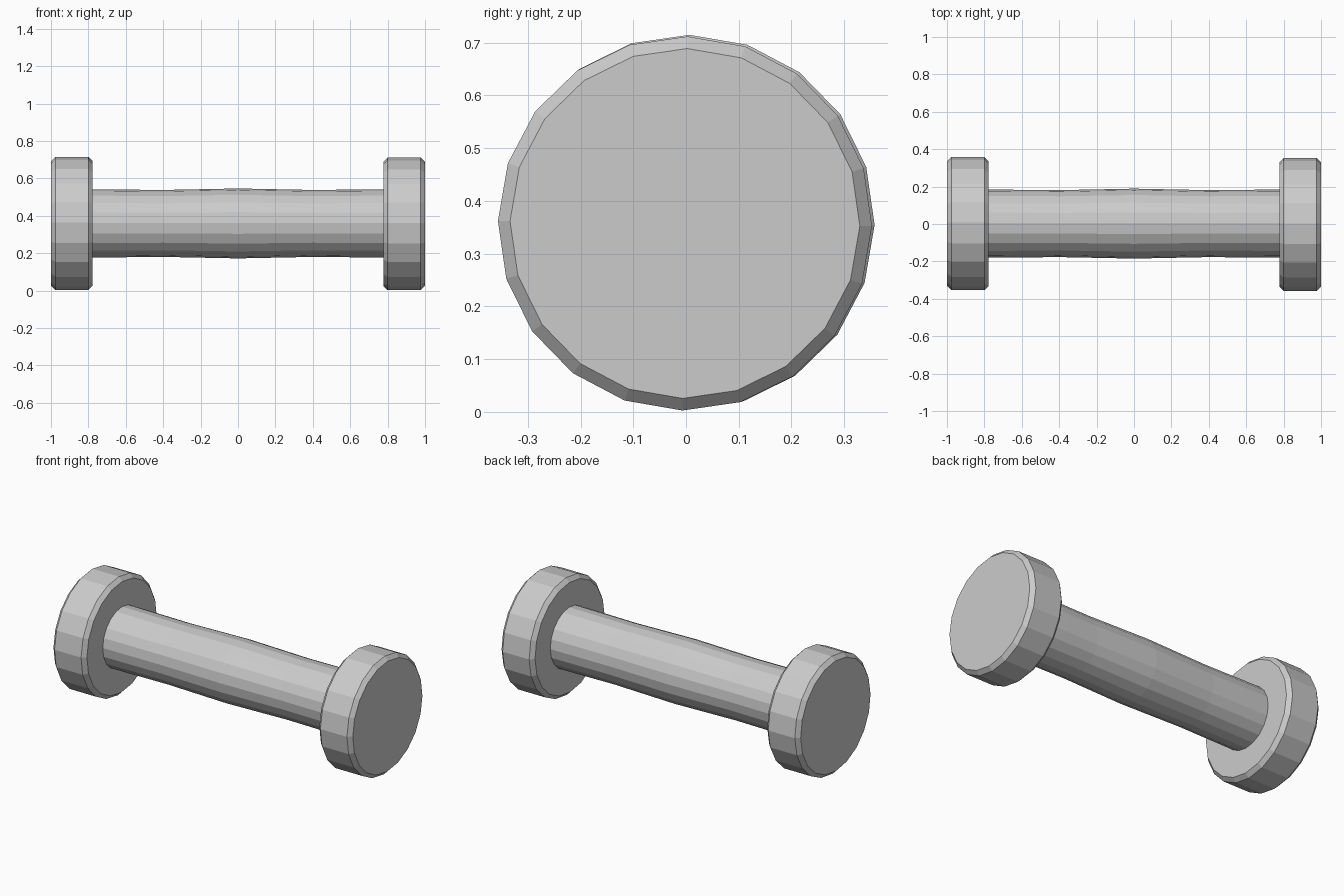
import bpy, bmesh, math

if "Cube" in bpy.data.objects:
    bpy.data.objects.remove(bpy.data.objects["Cube"])

grey = bpy.data.materials.new("plain grey")
grey.diffuse_color = (0.6, 0.6, 0.6, 1)
grey.use_nodes = True
grey.node_tree.nodes["Principled BSDF"].inputs["Base Color"].default_value = grey.diffuse_color
SIDES = 20
TWIST = math.radians(-0.8)


def lathe_x(name, profile, cy, cz):
    """Capped solid of revolution along x from (x, radius) pairs."""
    bm = bmesh.new()
    rings = []
    for x, r in profile:
        rings.append([bm.verts.new((x, cy + r * math.cos(TWIST + math.tau * i / SIDES),
                                    cz + r * math.sin(TWIST + math.tau * i / SIDES)))
                      for i in range(SIDES)])
    for a, b in zip(rings, rings[1:]):
        for i in range(SIDES):
            j = (i + 1) % SIDES
            bm.faces.new((a[i], a[j], b[j], b[i]))
    bm.faces.new(rings[0])
    bm.faces.new(rings[-1])
    bmesh.ops.recalc_face_normals(bm, faces=bm.faces)
    mesh = bpy.data.meshes.new(name)
    bm.to_mesh(mesh)
    bm.free()
    mesh.materials.append(grey)
    obj = bpy.data.objects.new(name, mesh)
    bpy.context.collection.objects.link(obj)


def weight_profile(x0, x1, r, c=0.023):
    return [(x0, r - c), (x0 + c, r), (x1 - c, r), (x1, r - c)]


# End weights with chamfered rims
lathe_x("left_weight", weight_profile(-1.0, -0.777, 0.356), 0.002, 0.359)
lathe_x("right_weight", weight_profile(0.777, 1.0, 0.355), -0.002, 0.357)

# Grip bar, waisted either side of a slight central swell
half = [(0.8, 0.182), (0.62, 0.181), (0.4, 0.179), (0.2, 0.183)]
bar = [(-x, r) for x, r in half] + [(0, 0.187)] + half[::-1]
lathe_x("grip_bar", bar, 0.002, 0.359)
